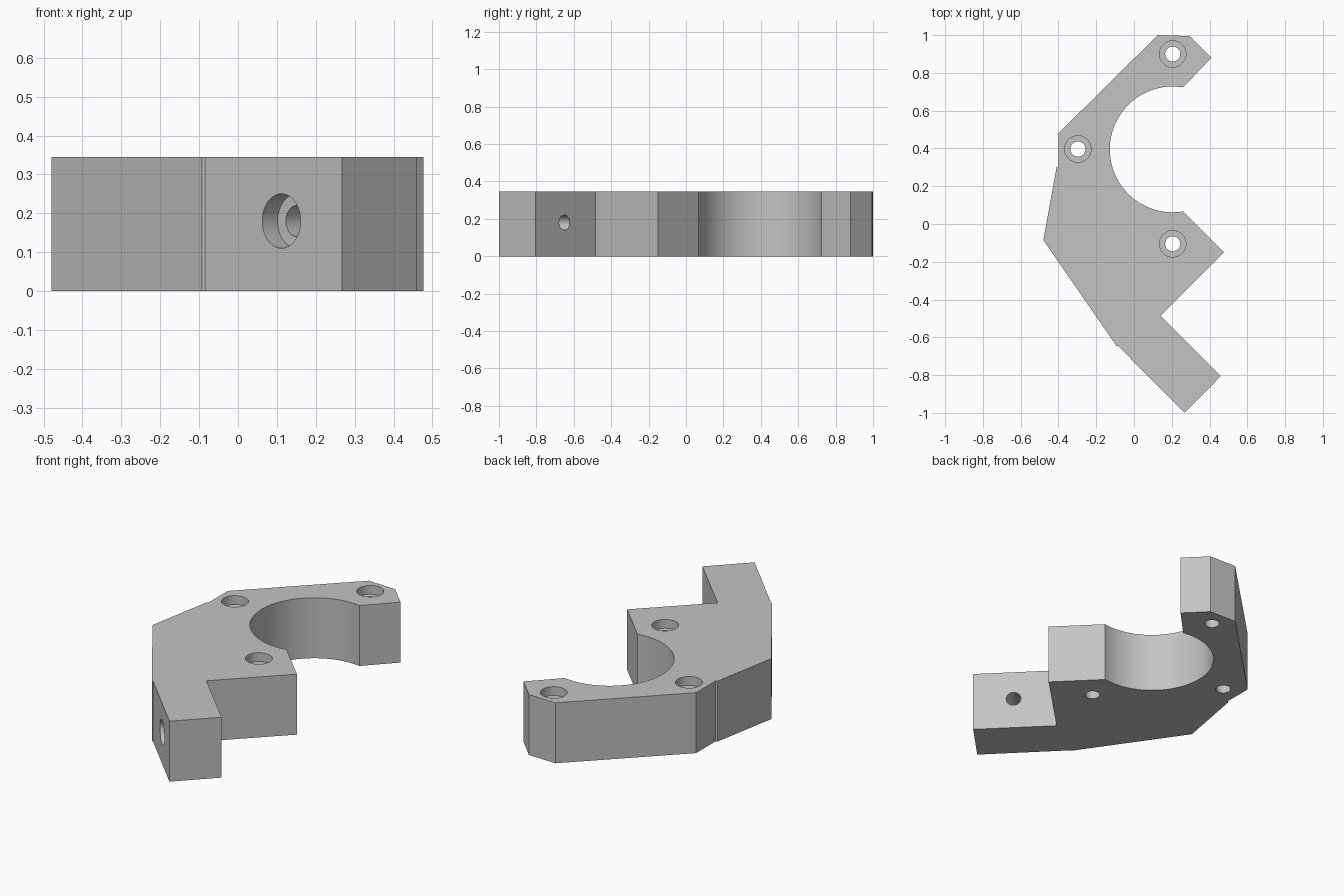
import bpy
import bmesh
import math
from mathutils import Matrix, Vector

if "Cube" in bpy.data.objects:
    bpy.data.objects.remove(bpy.data.objects["Cube"], do_unlink=True)

HEIGHT = 0.345
BORE_CENTRE = Vector((0.205, 0.395))
BORE_RADIUS = 0.333

grey = bpy.data.materials.new("machined grey")
grey.use_nodes = True
colour = (0.55, 0.55, 0.55, 1)
grey.diffuse_color = colour
grey.node_tree.nodes["Principled BSDF"].inputs["Base Color"].default_value = colour


def finish(bm, name):
    bmesh.ops.recalc_face_normals(bm, faces=bm.faces)
    mesh = bpy.data.meshes.new(name)
    bm.to_mesh(mesh)
    bm.free()
    mesh.materials.append(grey)
    obj = bpy.data.objects.new(name, mesh)
    bpy.context.collection.objects.link(obj)
    return obj


def stepped_cutter(name, mouth, direction, depth, length):
    """Counterbore cutter: wide at the mouth, narrow beyond the given depth."""
    profile = [(0.07, -0.05), (0.07, depth), (0.04, depth), (0.04, length)]
    sides = 48
    bm = bmesh.new()
    rings = []
    for radius, along in profile:
        rings.append([bm.verts.new((radius * math.cos(2 * math.pi * i / sides),
                                    radius * math.sin(2 * math.pi * i / sides), along))
                      for i in range(sides)])
    for a, b in zip(rings, rings[1:]):
        for i in range(sides):
            j = (i + 1) % sides
            bm.faces.new((a[i], a[j], b[j], b[i]))
    bm.faces.new(rings[0])
    bm.faces.new(rings[-1])
    turn = Vector(direction).to_track_quat("Z", "Y").to_matrix().to_4x4()
    bm.transform(Matrix.Translation(mouth) @ turn)
    cutter = finish(bm, name)
    cutter.hide_render = True
    return cutter


# Plate outline: upper arm, round bore, lower corner, foot, back edge
upper_arm = [(0.125, 1.0), (0.295, 0.995), (0.41, 0.88), (0.26, 0.727)]
end = math.acos((0.26 - BORE_CENTRE.x) / BORE_RADIUS)
steps = 56
bore = []
for i in range(steps + 1):
    a = end + (2 * math.pi - 2 * end) * i / steps
    bore.append(tuple(BORE_CENTRE + BORE_RADIUS * Vector((math.cos(a), math.sin(a)))))
foot = [(0.477, -0.15), (0.14, -0.485), (0.46, -0.805), (0.267, -1.0)]
back_edge = [(-0.085, -0.645), (-0.093, -0.645), (-0.48, -0.085),
             (-0.41, 0.3), (-0.4, 0.305), (-0.4, 0.48)]

bm = bmesh.new()
outline = upper_arm[:-1] + bore + foot + back_edge
base = bm.faces.new([bm.verts.new((x, y, 0)) for x, y in outline])
top = bmesh.ops.extrude_face_region(bm, geom=[base])["geom"]
bmesh.ops.translate(bm, vec=(0, 0, HEIGHT),
                    verts=[v for v in top if isinstance(v, bmesh.types.BMVert)])
bracket = finish(bm, "clamp_bracket")

# Three vertical counterbored holes and one through the foot
cutters = [stepped_cutter("plate_hole_cutter", (x, y, HEIGHT), (0, 0, -1), 0.05, 0.45)
           for x, y in ((0.205, 0.9), (-0.297, 0.397), (0.205, -0.105))]
cutters.append(stepped_cutter("foot_hole_cutter", (0.1125, -0.8425, 0.18),
                              (1, 1, 0), 0.055, 0.4))
for cutter in cutters:
    cut = bracket.modifiers.new(cutter.name, "BOOLEAN")
    cut.operation = "DIFFERENCE"
    cut.solver = "EXACT"
    cut.object = cutter

# Bake the cuts, then drop the cutters
bpy.context.view_layer.update()
evaluated = bracket.evaluated_get(bpy.context.evaluated_depsgraph_get())
cut_mesh = bpy.data.meshes.new_from_object(evaluated)
bracket.modifiers.clear()
bracket.data = cut_mesh
for cutter in cutters:
    bpy.data.objects.remove(cutter, do_unlink=True)

# Smooth bores, crisp edges
bpy.ops.object.select_all(action="DESELECT")
bracket.select_set(True)
bpy.context.view_layer.objects.active = bracket
bpy.ops.object.shade_smooth_by_angle(angle=math.radians(25))
